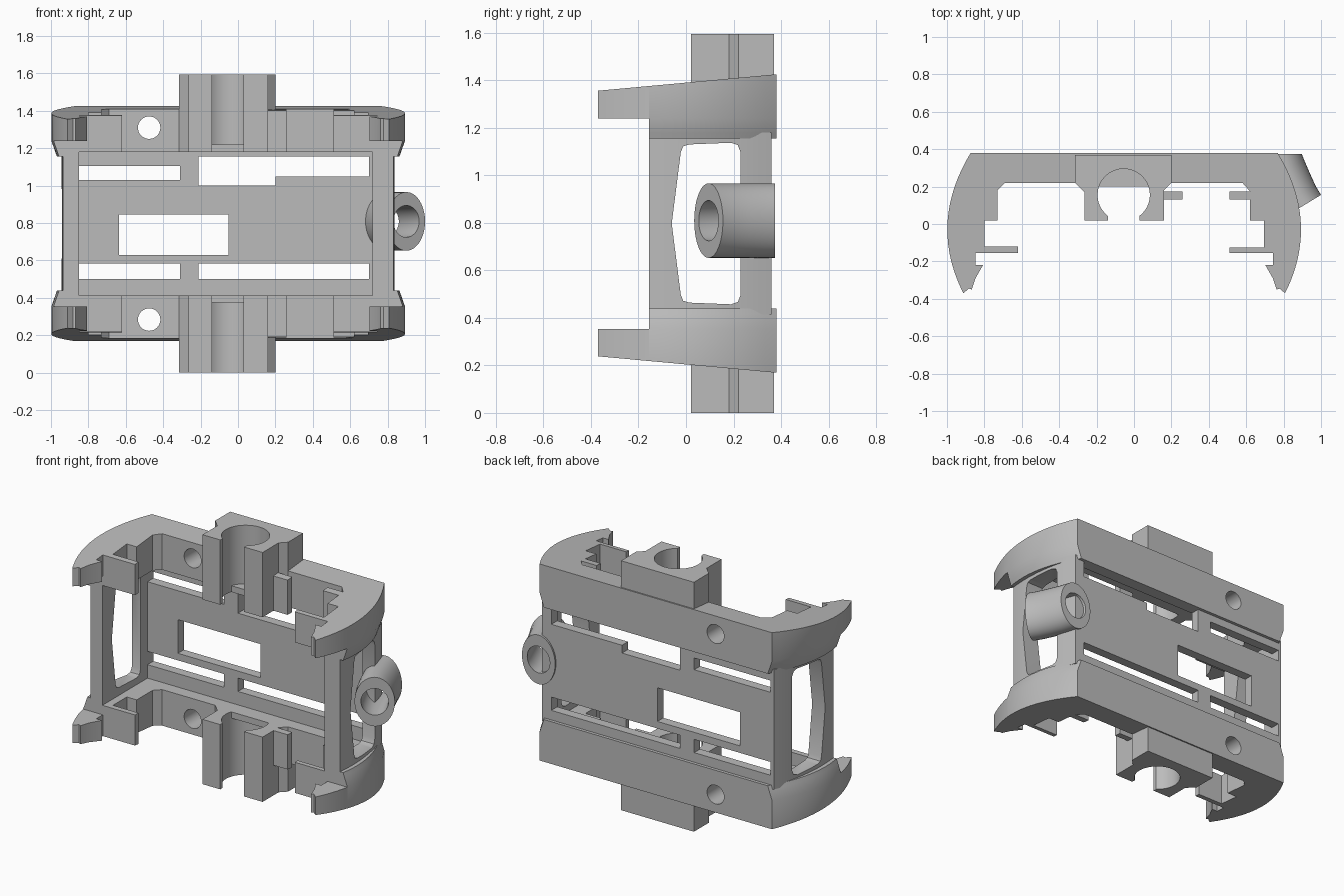
import bpy, bmesh, math
from mathutils import Vector

cube = bpy.data.objects.get("Cube")
if cube:
    bpy.data.objects.remove(cube, do_unlink=True)

MID = 0.797    # mid height: the part is symmetric above and below it
CX = -0.0525   # x centre of the shell

grey = bpy.data.materials.new("plain grey")
grey.use_nodes = True
COLOUR = (0.5, 0.5, 0.5, 1)
grey.diffuse_color = COLOUR
grey.node_tree.nodes["Principled BSDF"].inputs["Base Color"].default_value = COLOUR


def finish(name, bm):
    bmesh.ops.recalc_face_normals(bm, faces=bm.faces)
    mesh = bpy.data.meshes.new(name)
    bm.to_mesh(mesh)
    bm.free()
    mesh.materials.append(grey)
    obj = bpy.data.objects.new(name, mesh)
    obj.location.z = MID
    bpy.context.collection.objects.link(obj)
    return obj


def activate(obj):
    bpy.ops.object.select_all(action='DESELECT')
    obj.select_set(True)
    bpy.context.view_layer.objects.active = obj


def loft(bm, rings, closed=False):
    """Bridge rings of points; cap the ends unless closed on itself."""
    rows = [[bm.verts.new(p) for p in ring] for ring in rings]
    pairs = list(zip(rows, rows[1:] + rows[:1])) if closed else list(zip(rows, rows[1:]))
    for a, b in pairs:
        for i in range(len(a)):
            j = (i + 1) % len(a)
            bm.faces.new((a[i], a[j], b[j], b[i]))
    if not closed:
        bm.faces.new(rows[0])
        bm.faces.new(rows[-1])


def prism(name, outlines, *levels):
    """Extrude flat outlines through levels, each a function of (x, y)."""
    bm = bmesh.new()
    for pts in outlines:
        loft(bm, [[level(x, y) for x, y in pts] for level in levels])
    return finish(name, bm)


def cut(obj, cutter):
    mod = obj.modifiers.new("cut", 'BOOLEAN')
    mod.object = cutter
    mod.solver = 'EXACT'
    cutter.hide_render = True
    activate(obj)
    bpy.ops.object.modifier_apply(modifier=mod.name)
    bpy.data.objects.remove(cutter, do_unlink=True)


def smooth(obj):
    activate(obj)
    bpy.ops.object.shade_smooth_by_angle(angle=math.radians(25))


def both_ends(obj):
    obj.modifiers.new("lower end", 'MIRROR').use_axis = (False, False, True)
    smooth(obj)


def rect(x0, x1, y0, y1):
    return [(x0, y0), (x1, y0), (x1, y1), (x0, y1)]


# Curved side outlines of the end shells and the slimmer middle
def shell_half(y):
    return 0.9455 - 0.74 * (y + 0.03) ** 2


def middle_half(y):
    return 0.89 - 0.46 * (y + 0.03) ** 2


def side_curve(half, y0, y1, side, n=12):
    ys = [y0 + (y1 - y0) * i / n for i in range(n + 1)]
    return [(CX + side * half(y), y) for y in ys]


def wrap(half, front, back):
    return side_curve(half, front, back, -1) + side_curve(half, back, front, 1)


def flat(z):
    return lambda x, y: (x, y, z)


def sloped(x, y):
    return (x, y, 0.593 + 0.092 * y)


def tapered(z, inset):
    def level(x, y):
        outer = abs(x - CX) > shell_half(y) - 0.004
        return (x - math.copysign(inset, x) if outer else x, y, z)
    return level


# End shells with their inner ribs and stepped pockets
FRONT = -0.155
pocket = [(0.51, FRONT), (0.51, -0.125), (0.695, -0.125), (0.695, 0.02), (0.62, 0.02),
          (0.62, 0.13), (0.51, 0.13), (0.51, 0.175), (0.62, 0.175), (0.58, 0.22),
          (0.2, 0.22), (0.2, 0.365), (-0.315, 0.365), (-0.315, 0.22), (-0.69, 0.22),
          (-0.73, 0.18), (-0.73, 0.02), (-0.8, 0.02), (-0.8, -0.12), (-0.62, -0.12),
          (-0.62, FRONT)]
shell = prism("end_shell", [wrap(shell_half, FRONT, 0.38) + pocket],
              tapered(0.383, 0.021), tapered(0.443, 0), sloped)
bm = bmesh.new()
circle = [(0.06 * math.cos(a), 0.06 * math.sin(a)) for a in
          (math.tau * i / 32 for i in range(32))]
loft(bm, [[(u - 0.475, y, v + 0.513) for u, v in circle] for y in (0.15, 0.45)])
cut(shell, finish("screw_hole_cutter", bm))
both_ends(shell)

# Tapered lip below each shell, open around the inner bay
bay = [(0.72, FRONT), (0.72, 0.3), (-0.85, 0.3), (-0.85, FRONT)]
both_ends(prism("shell_lip", [wrap(shell_half, FRONT, 0.38) + bay],
                tapered(0.358, 0.03), tapered(0.383, 0.021)))

# Hooked prongs at the front corners
barb = [(0.83, -0.345), (0.815, -0.35), (0.795, -0.29), (0.755, -0.22),
        (0.795, -0.22), (0.795, FRONT)]
prongs = [side_curve(shell_half, FRONT, -0.37, s) + [(CX + s * w, y) for w, y in barb]
          for s in (-1, 1)]
both_ends(prism("front_prong", prongs, flat(0.443), sloped))

# Channel column with a round groove, its small fin and its floor
groove = [(-0.055 + 0.14 * math.cos(a), 0.155 + 0.14 * math.sin(a)) for a in
          (math.radians(232.6 - 285.2 * i / 32) for i in range(33))]
column = ([(-0.315, 0.37), (-0.315, 0.22), (-0.265, 0.17), (-0.265, 0.02), (-0.14, 0.02)]
          + groove + [(0.03, 0.02), (0.16, 0.02), (0.16, 0.18), (0.2, 0.22), (0.2, 0.37)])
both_ends(prism("channel_column", [column], flat(0.383), flat(MID)))
both_ends(prism("column_fin", [rect(0.16, 0.26, 0.13, 0.175)], flat(0.383), sloped))
both_ends(prism("channel_floor", [rect(-0.2, 0.09, 0.2, 0.31)], flat(0.383), flat(0.423)))

# Middle frame: back plate and side walls
frame = prism("middle_frame", [wrap(middle_half, FRONT, 0.36) + bay],
              flat(-0.383), flat(0.383))

# Back plate slots: x range, then z range
bm = bmesh.new()
slots = [(-0.85, -0.31, 0.233, 0.308), (-0.85, -0.31, -0.297, -0.212),
         (-0.21, 0.7, -0.297, -0.212), (-0.635, -0.05, -0.167, 0.048)]
outlines = [rect(*s) for s in slots]
outlines.append([(-0.21, 0.203), (0.2, 0.203), (0.2, 0.253), (0.7, 0.253),
                 (0.7, 0.358), (-0.21, 0.358)])
for pts in outlines:
    loft(bm, [[(x, y, z) for x, z in pts] for y in (0.26, 0.45)])
cut(frame, finish("slot_cutter", bm))

# Side windows with a bowed front edge
bm = bmesh.new()
upper = [(-0.06, 0), (-0.022, 0.3), (-0.012, 0.325), (0.015, 0.333), (0.19, 0.34),
         (0.218, 0.33), (0.23, 0.3)]
window = upper + [(y, -z) for y, z in reversed(upper[1:])]
loft(bm, [[(x, y, z) for y, z in window] for x in (-1.1, 1.1)])
cut(frame, finish("window_cutter", bm))
smooth(frame)

# Bent oval tube on the left side
path = [Vector(p) for p in ((0.9, 0.095), (0.868, 0.148), (0.835, 0.22),
                            (0.803, 0.295), (0.78, 0.375))]
tangents = [(path[min(i + 1, 4)] - path[max(i - 1, 0)]).normalized() for i in range(5)]
tangents[-1] = Vector((0, 1))


def tube_ring(i, across, tall):
    c, t = path[i], tangents[i]
    angles = [math.tau * k / 40 for k in range(40)]
    return [(c.x + t.y * across * math.cos(a), c.y - t.x * across * math.cos(a),
             0.012 + tall * math.sin(a)) for a in angles]


bm = bmesh.new()
loft(bm, [tube_ring(i, 0.117, 0.157) for i in range(5)]
     + [tube_ring(i, 0.08, 0.085) for i in reversed(range(5))], closed=True)
smooth(finish("side_tube", bm))
